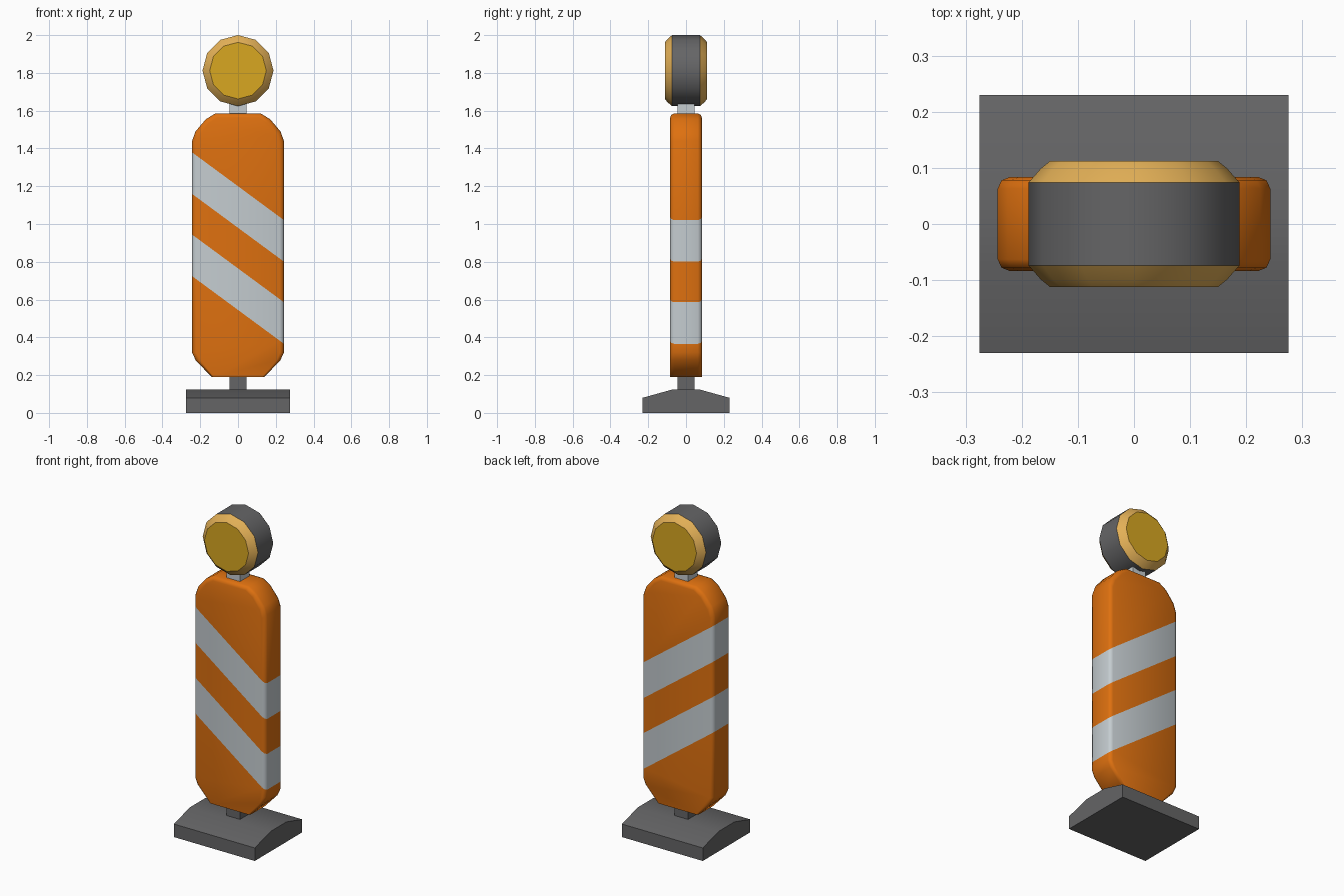
import bpy, bmesh, math
from mathutils import Vector

if "Cube" in bpy.data.objects:
    bpy.data.objects.remove(bpy.data.objects["Cube"])


def material(name, rgb):
    m = bpy.data.materials.new(name)
    lin = [c / 12.92 if c < 0.04 else ((c + 0.055) / 1.055) ** 2.4 for c in rgb]
    m.diffuse_color = (*lin, 1)
    m.use_nodes = True
    m.node_tree.nodes["Principled BSDF"].inputs["Base Color"].default_value = m.diffuse_color
    return m


ORANGE = material("orange", (0.87, 0.44, 0.06))
WHITE = material("reflective pale grey", (0.77, 0.80, 0.815))
DARK = material("dark grey", (0.395, 0.395, 0.40))
AMBER = material("amber lens", (0.85, 0.655, 0.13))
RIM = material("light amber rim", (0.89, 0.69, 0.34))


def finish(name, bm, mats, angle):
    bmesh.ops.recalc_face_normals(bm, faces=bm.faces)
    me = bpy.data.meshes.new(name)
    bm.to_mesh(me)
    bm.free()
    for m in mats:
        me.materials.append(m)
    ob = bpy.data.objects.new(name, me)
    bpy.context.collection.objects.link(ob)
    bpy.ops.object.select_all(action='DESELECT')
    ob.select_set(True)
    bpy.context.view_layer.objects.active = ob
    bpy.ops.object.shade_smooth_by_angle(angle=math.radians(angle))
    return ob


def loft(rings):
    """Closed solid through a list of rings with equal point counts."""
    bm = bmesh.new()
    vs = [[bm.verts.new(p) for p in r] for r in rings]
    n = len(vs[0])
    for a, b in zip(vs, vs[1:]):
        for i in range(n):
            j = (i + 1) % n
            bm.faces.new((a[i], a[j], b[j], b[i]))
    bm.faces.new(vs[0])
    bm.faces.new(vs[-1])
    return bm


# Foot: ridged slab extruded along x
foot = [(-0.23, 0), (0.23, 0), (0.23, 0.08), (0.075, 0.123), (-0.075, 0.123), (-0.23, 0.08)]
finish("foot", loft([[(x, y, z) for y, z in foot] for x in (-0.275, 0.275)]), [DARK], 30)


# Posts below and above the panel
def post(name, z0, z1, mat):
    sq = [(-1, -1), (1, -1), (1, 1), (-1, 1)]
    finish(name, loft([[(0.045 * x, 0.045 * y, z) for x, y in sq] for z in (z0, z1)]), [mat], 30)


post("lower_post", 0.11, 0.21, DARK)
post("upper_post", 1.56, 1.66, WHITE)

# Panel: clipped-corner outline with softened front and back edges
half = [(0.14, 0.19), (0.225, 0.28), (0.243, 0.32), (0.243, 1.44),
        (0.225, 1.49), (0.17, 1.555), (0.12, 1.585)]
outline = half + [(-x, z) for x, z in reversed(half)]


def panel_ring(y, inset):
    sx, sz = 1 - inset / 0.243, 1 - inset / 1.395
    return [(x * sx, y, 0.19 + (z - 0.19) * sz) for x, z in outline]


side = [(0.084, 0.022), (0.078, 0.007), (0.063, 0)]
bm = loft([panel_ring(-y, i) for y, i in side] + [panel_ring(y, i) for y, i in reversed(side)])

# Diagonal stripes: cut the panel along z + slope * x = c
slope = 0.737
stripes = [(0.545, 0.765), (0.98, 1.20)]
for c in [c for s in stripes for c in s]:
    bmesh.ops.bisect_plane(bm, geom=bm.verts[:] + bm.edges[:] + bm.faces[:],
                           plane_co=Vector((0, 0, c)), plane_no=Vector((slope, 0, 1)))
# Level cuts on the narrow sides keep the stripe ends horizontal
for f in bm.faces:
    p = f.calc_center_median()
    k = p.z + slope * p.x
    f.material_index = int(any(a < k < b for a, b in stripes))
finish("striped_panel", bm, [ORANGE, WHITE], 50)

# Warning lamp: twelve-sided housing with a tapered lens on each side
LAMP_Z = 1.812


def lamp_ring(y, r):
    return [(r * math.cos(math.tau * i / 12), y, LAMP_Z + r * math.sin(math.tau * i / 12))
            for i in range(12)]


finish("lamp_housing", loft([lamp_ring(-0.074, 0.188), lamp_ring(0.074, 0.188)]), [DARK], 35)
for name, s in (("front_lens", -1), ("back_lens", 1)):
    bm = loft([lamp_ring(s * 0.074, 0.188), lamp_ring(s * 0.099, 0.166), lamp_ring(s * 0.112, 0.15)])
    for f in bm.faces:
        f.material_index = int(len(f.verts) == 12)
    finish(name, bm, [RIM, AMBER], 35)
